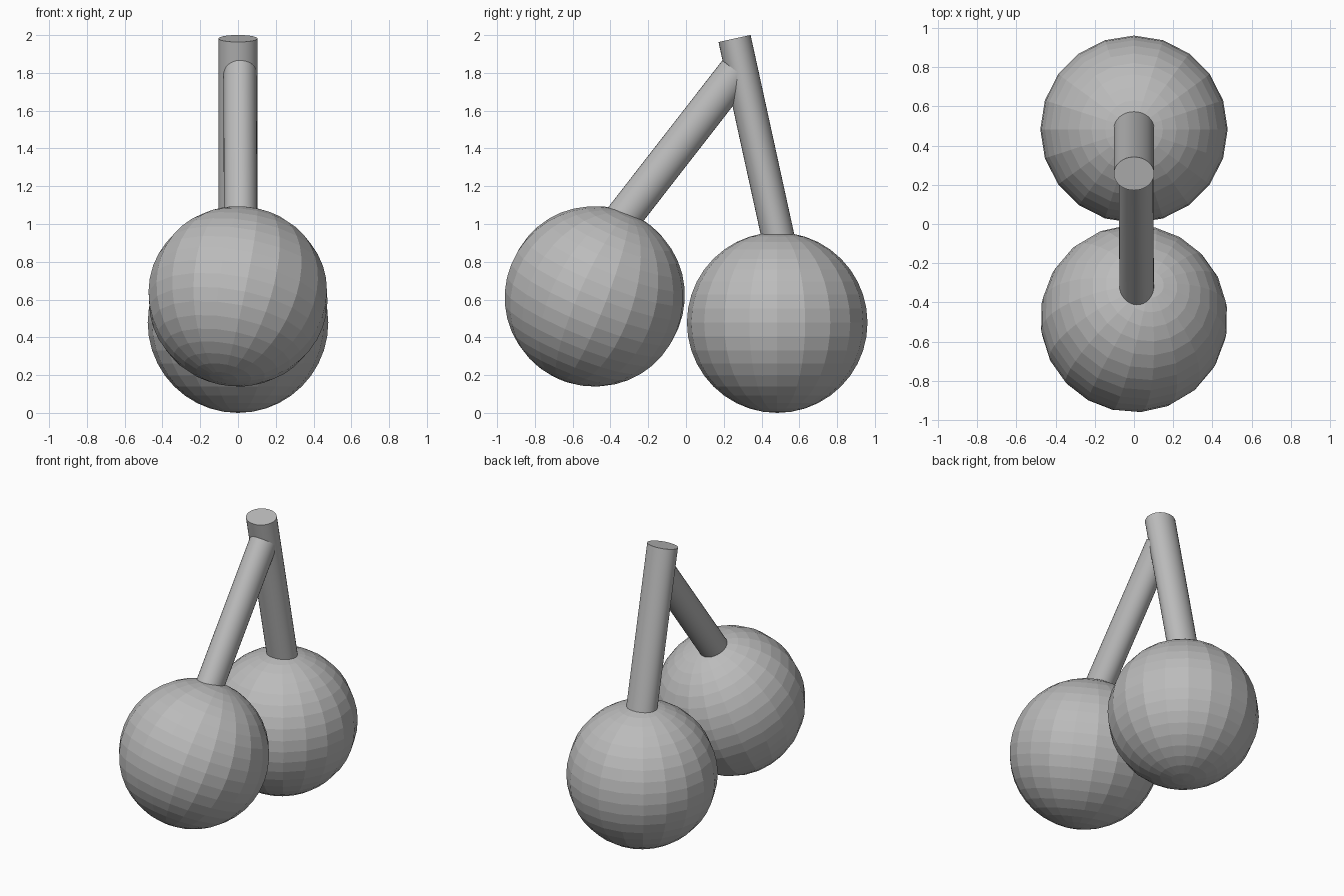
import bpy
from math import radians
from mathutils import Vector, Matrix

cube = bpy.data.objects.get("Cube")
if cube:
    bpy.data.objects.remove(cube, do_unlink=True)

# One plain grey for every part
grey = bpy.data.materials.new("plain_grey")
grey.use_nodes = True
colour = (0.5, 0.5, 0.5, 1)
grey.diffuse_color = colour
grey.node_tree.nodes["Principled BSDF"].inputs["Base Color"].default_value = colour


def tilt_to(axis):
    """Rotation that leans the z axis onto the given axis."""
    return Vector((0, 0, 1)).rotation_difference(Vector(axis)).to_matrix().to_4x4()


def finish(name, matrix):
    obj = bpy.context.object
    obj.name = name
    obj.matrix_world = matrix
    obj.data.materials.append(grey)
    return obj


def fruit(name, centre, pole, spin=0):
    bpy.ops.mesh.primitive_uv_sphere_add(segments=20, ring_count=20, radius=0.478)
    finish(name, Matrix.Translation(centre) @ tilt_to(pole)
           @ Matrix.Rotation(radians(spin), 4, 'Z'))


def stem(name, bottom, top, width, depth):
    bottom, top = Vector(bottom), Vector(top)
    axis = top - bottom
    bpy.ops.mesh.primitive_cylinder_add(vertices=32, radius=1, depth=axis.length)
    scale = Matrix.Diagonal((width, depth, 1, 1))
    finish(name, Matrix.Translation((bottom + top) / 2) @ tilt_to(axis) @ scale)
    bpy.ops.object.shade_smooth_by_angle(angle=radians(30))


# Upright fruit at the back, leaning fruit at the front
fruit("back_fruit", (0, 0.483, 0.478), (0, 0, 1))
fruit("front_fruit", (0, -0.483, 0.617), (0.08, 0.18, 0.44), 6)

# Stems meeting near the top
stem("back_stem", (0, 0.505, 0.85), (0, 0.257, 1.982), 0.103, 0.087)
stem("front_stem", (0.014, -0.377, 0.977), (0.01, 0.268, 1.807), 0.088, 0.096)
